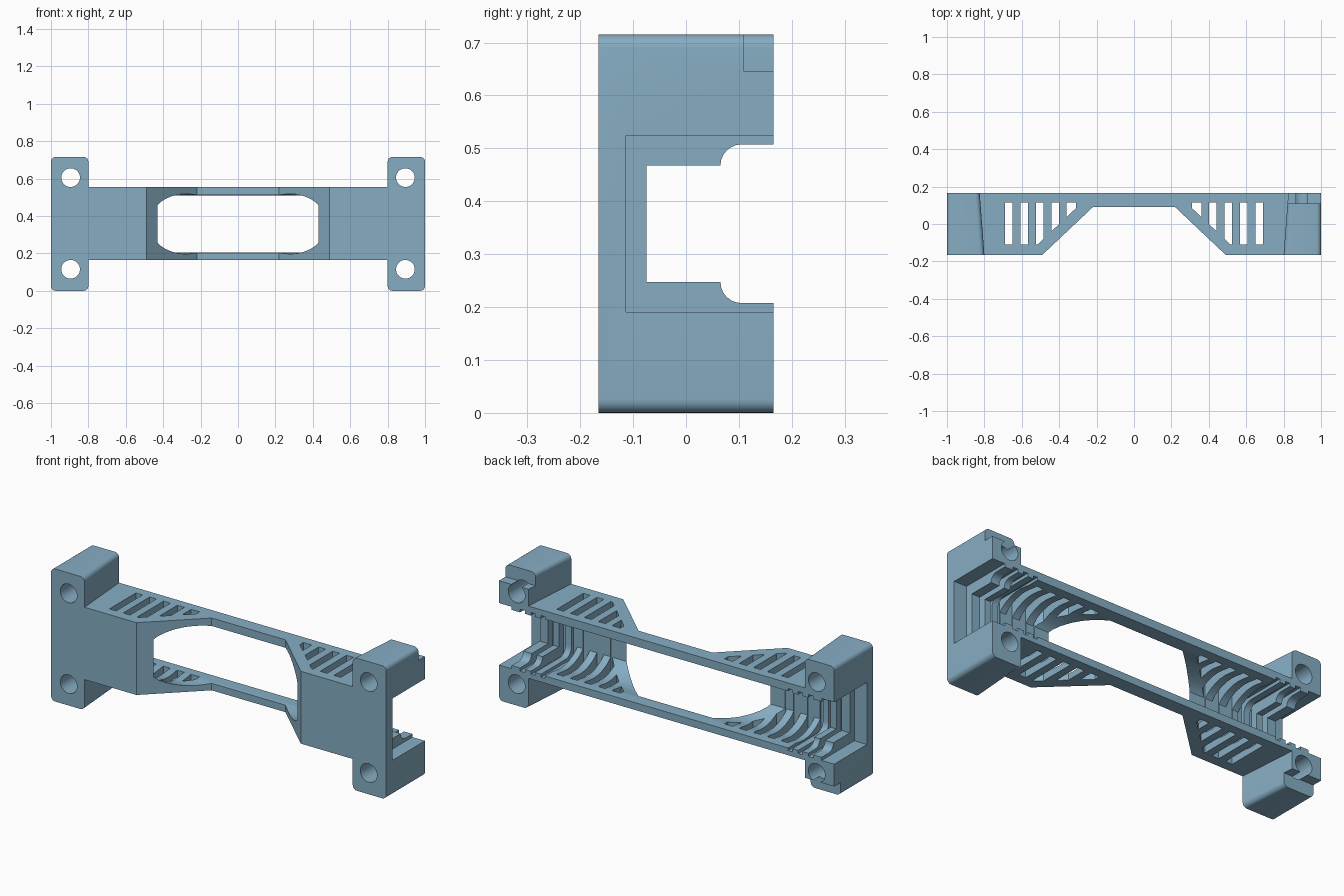
import bpy, bmesh, math

if "Cube" in bpy.data.objects:
    bpy.data.objects.remove(bpy.data.objects["Cube"])

H = 0.715
ZC = H / 2
blue = bpy.data.materials.new("steel blue")
blue.diffuse_color = (0.24, 0.42, 0.55, 1)
blue.use_nodes = True
blue.node_tree.nodes["Principled BSDF"].inputs["Base Color"].default_value = blue.diffuse_color


def prism(name, pts, a, b, axis):
    """Extrude a 2D outline along an axis: x uses (y,z), y uses (x,z), z uses (x,y)."""
    place = {"x": lambda p, t: (t, p[0], p[1]),
             "y": lambda p, t: (p[0], t, p[1]),
             "z": lambda p, t: (p[0], p[1], t)}[axis]
    bm = bmesh.new()
    lo = [bm.verts.new(place(p, a)) for p in pts]
    hi = [bm.verts.new(place(p, b)) for p in pts]
    n = len(pts)
    bm.faces.new(lo)
    bm.faces.new(hi[::-1])
    for i in range(n):
        j = (i + 1) % n
        bm.faces.new((lo[j], lo[i], hi[i], hi[j]))
    bmesh.ops.recalc_face_normals(bm, faces=bm.faces[:])
    me = bpy.data.meshes.new(name)
    bm.to_mesh(me)
    bm.free()
    me.materials.append(blue)
    ob = bpy.data.objects.new(name, me)
    bpy.context.collection.objects.link(ob)
    return ob


def box(name, x0, x1, y0, y1, z0, z1):
    return prism(name, [(x0, y0), (x1, y0), (x1, y1), (x0, y1)], z0, z1, "z")


def arc(cx, cy, r, a0, a1, n=6):
    return [(cx + r * math.cos(math.radians(a0 + (a1 - a0) * i / n)),
             cy + r * math.sin(math.radians(a0 + (a1 - a0) * i / n))) for i in range(n + 1)]


def combine(target, tool, op):
    m = target.modifiers.new(op, "BOOLEAN")
    m.operation = op
    m.solver = "EXACT"
    m.object = tool
    bpy.context.view_layer.objects.active = target
    bpy.ops.object.modifier_apply(modifier=m.name)
    bpy.data.objects.remove(tool, do_unlink=True)


def cut(target, tool):
    combine(target, tool, "DIFFERENCE")


def both(half):
    """Mirror a (y, half height) line about mid height into a closed outline."""
    return [(y, ZC + h) for y, h in half] + [(y, ZC - h) for y, h in reversed(half)]


# Main bridge with the recessed middle
half = [(0.22, 0.09), (0.49, -0.165), (0.9, -0.165), (0.9, 0.165)]
frame = prism("bracket_frame", half + [(-x, y) for x, y in reversed(half)], 0.165, 0.555, "z")

# Corner mounting blocks, drafted on the inner side
for s in (-1, 1):
    r = 0.025
    outline = (arc(1 - r, H - r, r, 0, 90) + arc(0.8 + r, H - r, r, 90, 180) +
               arc(0.8 + r, r, r, 180, 270) + arc(1 - r, r, r, 270, 360))
    block = prism("mount_block", outline, -0.165, 0.165, "y")
    for v in block.data.vertices:
        if v.co.x < 0.9 and v.co.y > 0:
            v.co.x += 0.025
        v.co.x *= s
    if s < 0:
        block.data.flip_normals()
    combine(frame, block, "UNION")

# Rounded inner channel that also opens the window
channel = [(-0.108, 0.10), (-0.095, 0.115), (-0.07, 0.133), (-0.035, 0.149), (0.0, 0.158),
           (0.035, 0.161), (0.07, 0.158), (0.10, 0.153), (0.2, 0.153)]
cut(frame, prism("channel_cutter", both(channel), -0.73, 0.73, "x"))

for s in (-1, 1):
    # End pocket
    x0, x1 = sorted((s * 0.725, s * 1.1))
    cut(frame, box("pocket_cutter", x0, x1, -0.113, 0.2, ZC - 0.167, ZC + 0.167))
    # Screw holes
    for z in (0.115, 0.605):
        cut(frame, prism("hole_cutter", arc(s * 0.895, z, 0.05, 0, 348.75, 31), -0.3, 0.3, "y"))
    # Vent slots, trimmed parallel to the slanted wall
    for a, b in ((0.65, 0.69), (0.567, 0.608), (0.484, 0.525), (0.40, 0.442), (0.31, 0.36)):
        def low(x):
            return max(-0.11, (0.49 - x) * 0.944 - 0.085)
        pts = [(s * a, 0.115), (s * a, low(a))]
        if low(a) > -0.11 and low(b) == -0.11:
            pts.append((s * 0.5165, -0.11))
        pts += [(s * b, low(b)), (s * b, 0.115)]
        cut(frame, prism("slot_cutter", pts, -0.1, 0.9, "z"))

# Locating notches on opposite corners
cut(frame, box("notch_cutter", 0.7, 1.1, 0.11, 0.3, 0.645, 0.9))
cut(frame, box("notch_cutter", -1.1, -0.7, 0.11, 0.3, -0.2, 0.07))
frame.data.materials.clear()
frame.data.materials.append(blue)


def rib(name, inner, x0, x1):
    """C-shaped rib lining the end pocket."""
    outer = [(0.165, 0.17), (-0.116, 0.17)]
    pts = both(outer)
    pts += [(y, ZC - h) for y, h in reversed(inner)] + [(y, ZC + h) for y, h in inner]
    return prism(name, pts, *sorted((x0, x1)), "x")


# Holding ribs inside both ends
deep = [(-0.075, 0.11), (0.065, 0.11)] + arc(0.105, 0.11, 0.04, 180, 90)[1:] + [(0.165, 0.15)]
shallow = arc(-0.045, 0.10, 0.05, 180, 90) + [(0.165, 0.15)]
ribs = []
for s, side in ((-1, "left"), (1, "right")):
    for i, (kind, a, b) in enumerate(((shallow, 0.75, 0.785), (deep, 0.81, 0.845),
                                      (deep, 0.875, 0.925))):
        ribs.append(rib(f"{side}_holding_rib_{i + 1}", kind, s * a, s * b))

# Smooth only the rounded surfaces
bpy.ops.object.select_all(action="DESELECT")
for ob in [frame] + ribs:
    ob.select_set(True)
bpy.context.view_layer.objects.active = frame
bpy.ops.object.shade_smooth_by_angle(angle=math.radians(25))
